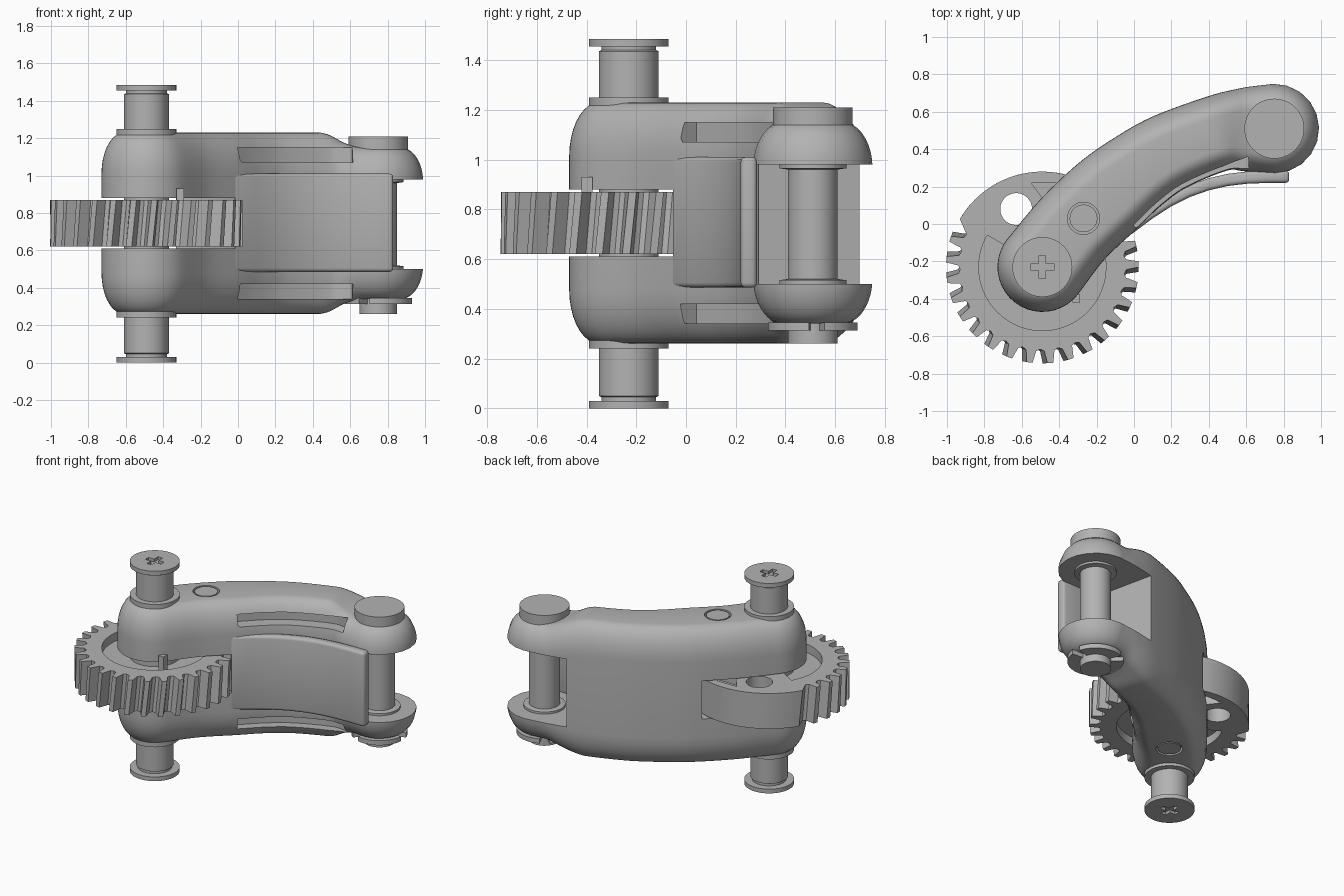
import bpy, bmesh, math
from mathutils import Vector

if "Cube" in bpy.data.objects:
    bpy.data.objects.remove(bpy.data.objects["Cube"])

GREY = bpy.data.materials.new("satin grey")
GREY.use_nodes = True
GREY.diffuse_color = (0.45, 0.45, 0.45, 1)
GREY.node_tree.nodes["Principled BSDF"].inputs["Base Color"].default_value = GREY.diffuse_color

MID = 0.745                       # mirror plane height
PIVOT = Vector((-0.49, -0.23))
TIP = Vector((0.75, 0.51))


def make(name, verts, faces):
    me = bpy.data.meshes.new(name)
    me.from_pydata(verts, [], faces)
    bm = bmesh.new()
    bm.from_mesh(me)
    bmesh.ops.recalc_face_normals(bm, faces=bm.faces)
    bm.to_mesh(me)
    bm.free()
    ob = bpy.data.objects.new(name, me)
    bpy.context.collection.objects.link(ob)
    me.materials.append(GREY)
    return ob


def activate(ob):
    bpy.ops.object.select_all(action='DESELECT')
    ob.select_set(True)
    bpy.context.view_layer.objects.active = ob


def smooth(ob, angle=32):
    activate(ob)
    bpy.ops.object.shade_smooth_by_angle(angle=math.radians(angle))


def cut(ob, cutter):
    mod = ob.modifiers.new("cut", 'BOOLEAN')
    mod.operation, mod.solver, mod.object = 'DIFFERENCE', 'EXACT', cutter
    activate(ob)
    bpy.ops.object.modifier_apply(modifier=mod.name)
    bpy.data.objects.remove(cutter)


def bevel(ob, width):
    mod = ob.modifiers.new("bevel", 'BEVEL')
    mod.width, mod.segments, mod.limit_method = width, 3, 'ANGLE'
    activate(ob)
    bpy.ops.object.modifier_apply(modifier=mod.name)


def prism(name, pts, z0, z1, twist=0):
    """Extrude a flat outline, optionally turning it about the pivot."""
    n = len(pts)
    c, s = math.cos(twist), math.sin(twist)
    verts = [(p[0], p[1], z0) for p in pts]
    for p in pts:
        dx, dy = p[0] - PIVOT.x, p[1] - PIVOT.y
        verts.append((PIVOT.x + c * dx - s * dy, PIVOT.y + s * dx + c * dy, z1))
    faces = [(i, (i + 1) % n, (i + 1) % n + n, i + n) for i in range(n)]
    return make(name, verts, faces + [tuple(range(n)), tuple(range(n, 2 * n))])


def polar(centre, r, a):
    return (centre[0] + r * math.cos(a), centre[1] + r * math.sin(a))


def arc(centre, r, a0, a1, n):
    return [polar(centre, r, math.radians(a0 + (a1 - a0) * i / n)) for i in range(n + 1)]


def cyl(name, centre, r, z0, z1):
    return prism(name, arc(centre, r, 0, 360, 48)[:-1], z0, z1)


def lathe(name, centre, profile, n=48):
    """Spin a closed (radius, z) profile whose ends lie on the axis."""
    k, ring = len(profile), []
    for r, z in profile:
        ring += [(*polar(centre, r, math.tau * i / n), z) for i in range(n)]
    faces = [(j * n + i, j * n + (i + 1) % n, (j + 1) * n + (i + 1) % n, (j + 1) * n + i)
             for j in range(k - 1) for i in range(n)]
    return make(name, ring, faces + [tuple(range(n)), tuple(range((k - 1) * n, k * n))])


# Curved centreline of the arm: x, y, half width
SPINE = [Vector(p) for p in ((-0.49, -0.23, 0.24), (-0.33, -0.03, 0.235), (-0.14, 0.15, 0.235),
                             (0.02, 0.28, 0.22), (0.19, 0.385, 0.21), (0.45, 0.485, 0.205),
                             (0.6, 0.505, 0.225), (0.75, 0.51, 0.24))]


def stations(per=7):
    ext = [2 * SPINE[0] - SPINE[1]] + SPINE + [2 * SPINE[-1] - SPINE[-2]]
    out = []
    for i in range(1, len(ext) - 2):
        a, b, c, d = ext[i - 1:i + 3]
        for j in range(per):
            t = j / per
            out.append(0.5 * (2 * b + (c - a) * t + (2 * a - 5 * b + 4 * c - d) * t * t
                              + (3 * b - a - 3 * c + d) * t ** 3))
    return out + [SPINE[-1]]


ST = stations()
NORMALS = []
for i in range(len(ST)):
    t = (ST[min(i + 1, len(ST) - 1)] - ST[max(i - 1, 0)]).to_2d().normalized()
    NORMALS.append(Vector((-t.y, t.x)))


def half_height(x):
    t = min(max((x - 0.4) / 0.26, 0), 1)
    return 0.485 - 0.08 * t * t * (3 - 2 * t)


def arm_ring(inset):
    """Outline points with half heights, symmetric about the centreline."""
    pts, q = [], 10
    def end(k, sweep):
        base = math.degrees(math.atan2(NORMALS[k].y, NORMALS[k].x))
        for p in arc(ST[k], ST[k].z - inset, base + sweep[0], base + sweep[1], q)[1:-1]:
            pts.append((*p, half_height(ST[k].x)))
    apex = ST[0].to_2d() + (ST[0].z - inset) * Vector((-NORMALS[0].y, NORMALS[0].x))
    pts.append((apex.x, apex.y, half_height(ST[0].x)))
    end(0, (90, 0))
    side = lambda i, sg: (*(ST[i].to_2d() + sg * NORMALS[i] * (ST[i].z - inset)), half_height(ST[i].x))
    pts += [side(i, 1) for i in range(len(ST))]
    end(-1, (0, -180))
    pts += [side(i, -1) for i in reversed(range(len(ST)))]
    end(0, (180, 90))
    return pts


# Arm body: stacked outlines with a rounded shoulder at top and bottom
steps = [math.radians(a) for a in range(0, 91, 10)]
shoulder = [(0.12 * (1 - math.cos(a)), 1 - 0.45 * (1 - math.sin(a))) for a in steps]
layers = [(i, -z) for i, z in reversed(shoulder)] + shoulder
verts, faces = [], []
for inset, zn in layers:
    verts += [(x, y, MID + zn * h) for x, y, h in arm_ring(inset)]
n = len(arm_ring(0))
for j in range(len(layers) - 1):
    faces += [(j * n + i, j * n + (i + 1) % n, (j + 1) * n + (i + 1) % n, (j + 1) * n + i)
              for i in range(n)]
for base in (0, (len(layers) - 1) * n):
    for i in range(n // 2):
        quad = [i, i + 1, n - i - 1, (n - i) % n]
        faces.append(tuple(base + v for v in dict.fromkeys(quad)))
body = make("arm_body", verts, faces)

# Gear clearance and fork opening
cut(body, cyl("gear_clearance", PIVOT, 0.55, 0.61, 0.88))
cut(body, prism("fork_gap", [(0.4, 0.9), (1.2, 0.9), (1.2, 0), (0.6, 0)], 0.5, 0.98))

# Long rounded slots along the concave side
run = [i for i, p in enumerate(ST) if 0.0 < (p.to_2d() - NORMALS[i] * p.z).x < 0.62]
edge = lambda i, d: tuple(ST[i].to_2d() - NORMALS[i] * (ST[i].z + d))
for zc in (0.38, 1.11):
    pts = [edge(i, 0.1) for i in run] + [edge(i, -0.09) for i in reversed(run)]
    slot = prism("slot", pts, zc - 0.04, zc + 0.04)
    cut(body, slot)

# Round plugs set in the top and bottom faces
PLUG = (-0.27, 0.03)
for z0, z1, name in ((1.2, 1.3, "upper_plug"), (0.2, 0.29, "lower_plug")):
    cut(body, cyl("plug_hole", PLUG, 0.086, z0, z1))
    smooth(cyl(name, PLUG, 0.074, max(z0, 0.262), min(z1, 1.228)))
smooth(body)

# Collars around the pivot
for name, z0, z1 in (("upper_collar", 1.15, 1.25), ("lower_collar", 0.24, 0.34)):
    smooth(cyl(name, PIVOT, 0.16, z0, z1))

# Pivot pin with flanged ends and cross recesses
half = [(0.16, 0), (0.16, 0.03), (0.11, 0.03), (0.11, 0.045), (0.12, 0.05)]
pin = lathe("pivot_pin", PIVOT, half + [(r, 2 * MID - 0.005 - z) for r, z in reversed(half)])
for z0, z1 in ((-0.1, 0.02), (1.465, 1.6)):
    for a, b in ((0.062, 0.018), (0.018, 0.062)):
        box = [(PIVOT.x + sx * a, PIVOT.y + sy * b) for sx, sy in ((-1, -1), (1, -1), (1, 1), (-1, 1))]
        cut(pin, prism("cross", box, z0, z1))
smooth(pin)

# Gear: teeth around most of the rim and a plain sector at the back
outline, count = [], 29
pitch = 360 / count
a = 154
while a + pitch < 400:
    for da, r in ((0, 0.44), (0.22, 0.45), (0.36, 0.515), (0.64, 0.515), (0.78, 0.45)):
        outline.append(polar(PIVOT, r, math.radians(a + da * pitch)))
    a += pitch
outline += arc(PIVOT, 0.51, a + 3, 507, 32)
gear = prism("gear", outline, 0.62, 0.87, 0.05)
cut(gear, cyl("gear_hole", (-0.63, 0.08), 0.085, 0.5, 1))
for z0, z1 in ((0.81, 0.95), (0.55, 0.68)):
    recess = arc(PIVOT, 0.34, 150, 395, 48) + arc(PIVOT, 0.16, 395, 150, 32)
    cut(gear, prism("recess", recess, z0, z1))
    cut(gear, prism("pocket", [(-0.55, 0.22), (-0.4, 0.22), (-0.32, 0.1), (-0.46, 0.1)], z0, z1))
smooth(gear, 25)
peg = prism("gear_peg", [(-0.33, -0.42), (-0.29, -0.42), (-0.29, -0.375), (-0.33, -0.375)], 0.8, 0.93)

# Curved guard plate on the concave side
path = [Vector(p) for p in ((-0.02, -0.03), (0.1, 0.06), (0.2, 0.125), (0.3, 0.175), (0.4, 0.21),
                            (0.5, 0.233), (0.6, 0.245), (0.72, 0.25), (0.83, 0.25))]
guard = prism("guard_plate", [p - Vector((0, 0.03)) for p in path]
              + [p + Vector((0, 0.035)) for p in reversed(path)], 0.485, 1.01)
bevel(guard, 0.02)
smooth(guard)

# Fork pin with cap, inner washers and tail
smooth(lathe("fork_pin", TIP, [(0.1, 0.26), (0.1, 0.5), (0.135, 0.5), (0.135, 0.515), (0.1, 0.52),
                               (0.1, 0.96), (0.135, 0.965), (0.135, 0.98), (0.1, 0.98),
                               (0.1, 1.14), (0.16, 1.14), (0.16, 1.21)]))

# Retaining clip made of three segments
for k in range(3):
    a0 = 15 + 120 * k
    smooth(prism("clip_segment_%d" % (k + 1), arc(TIP, 0.18, a0, a0 + 100, 16)
                 + arc(TIP, 0.095, a0 + 100, a0, 16), 0.312, 0.345))
